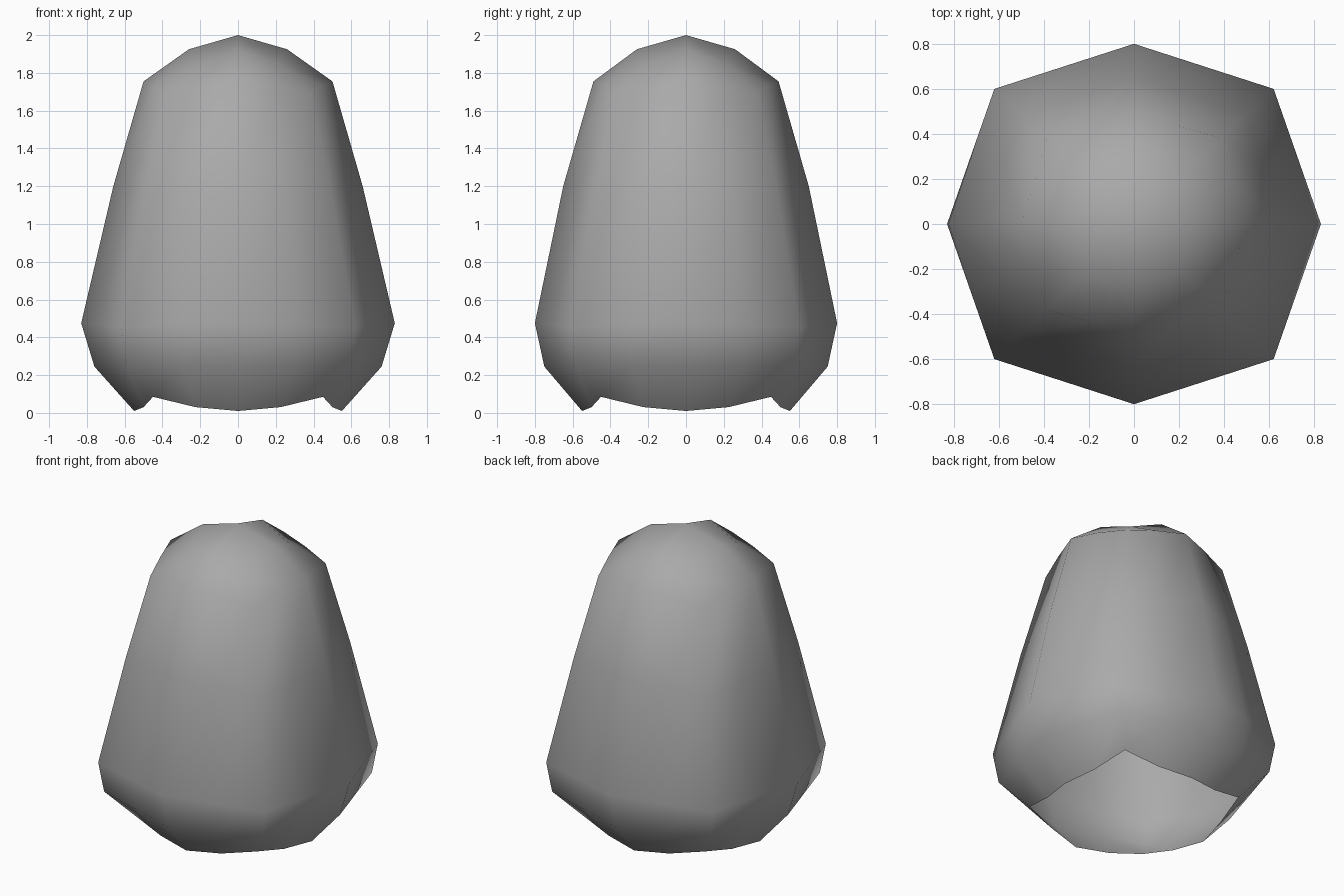
import bpy
import bmesh
from mathutils import Vector

cube = bpy.data.objects.get("Cube")
if cube:
    bpy.data.objects.remove(cube, do_unlink=True)

# Single plain grey
grey = bpy.data.materials.new("plain grey")
grey.use_nodes = True
colour = (0.4, 0.4, 0.4, 1)
grey.diffuse_color = colour
grey.node_tree.nodes["Principled BSDF"].inputs["Base Color"].default_value = colour

bm = bmesh.new()


def eight(rx, ry, z, cx, cy, cz):
    """Octagon points: axis points at height z, corners at height cz."""
    return [Vector(p) for p in (
        (rx, 0, z), (cx, cy, cz), (0, ry, z), (-cx, cy, cz),
        (-rx, 0, z), (-cx, -cy, cz), (0, -ry, z), (cx, -cy, cz))]


def ring(dims, lift=0):
    """Octagon with a midpoint on each side, raised by lift."""
    corners = eight(*dims)
    verts = []
    for i, p in enumerate(corners):
        q = corners[(i + 1) % len(corners)]
        verts.append(bm.verts.new(p))
        verts.append(bm.verts.new((p + q) / 2 + Vector((0, 0, lift))))
    return verts


# Wall rings from the scalloped open rim up to the shoulder
rings = [
    ring((0.55, 0.55, 0.01, 0.45, 0.45, 0.085), -0.017),
    ring((0.76, 0.75, 0.245, 0.59, 0.58, 0.26)),
    ring((0.83, 0.80, 0.475, 0.62, 0.60, 0.455)),
    ring((0.66, 0.65, 1.2, 0.495, 0.485, 1.15)),
    ring((0.5, 0.49, 1.755, 0.385, 0.38, 1.69), 0.01),
]
for low, high in zip(rings, rings[1:]):
    for i in range(len(low)):
        j = (i + 1) % len(low)
        bm.faces.new((low[i], low[j], high[j], high[i]))

# Domed crown: a grid of quads round the centre point
inner = [bm.verts.new(p) for p in eight(0.26, 0.26, 1.925, 0.22, 0.22, 1.845)]
peak = bm.verts.new((0, 0, 2))
rim = rings[-1]
for k in range(0, 8, 2):
    a, c, b = inner[k], inner[k + 1], inner[(k + 2) % 8]
    bm.faces.new((peak, a, c, b))
    r = [rim[(2 * k + i) % 16] for i in range(5)]
    bm.faces.new((a, r[0], r[1], c))
    bm.faces.new((c, r[1], r[2], r[3]))
    bm.faces.new((c, r[3], r[4], b))

for face in bm.faces:
    face.smooth = True

mesh = bpy.data.meshes.new("bell_shell")
bm.to_mesh(mesh)
bm.free()
mesh.materials.append(grey)
shell = bpy.data.objects.new("bell_shell", mesh)
bpy.context.collection.objects.link(shell)
